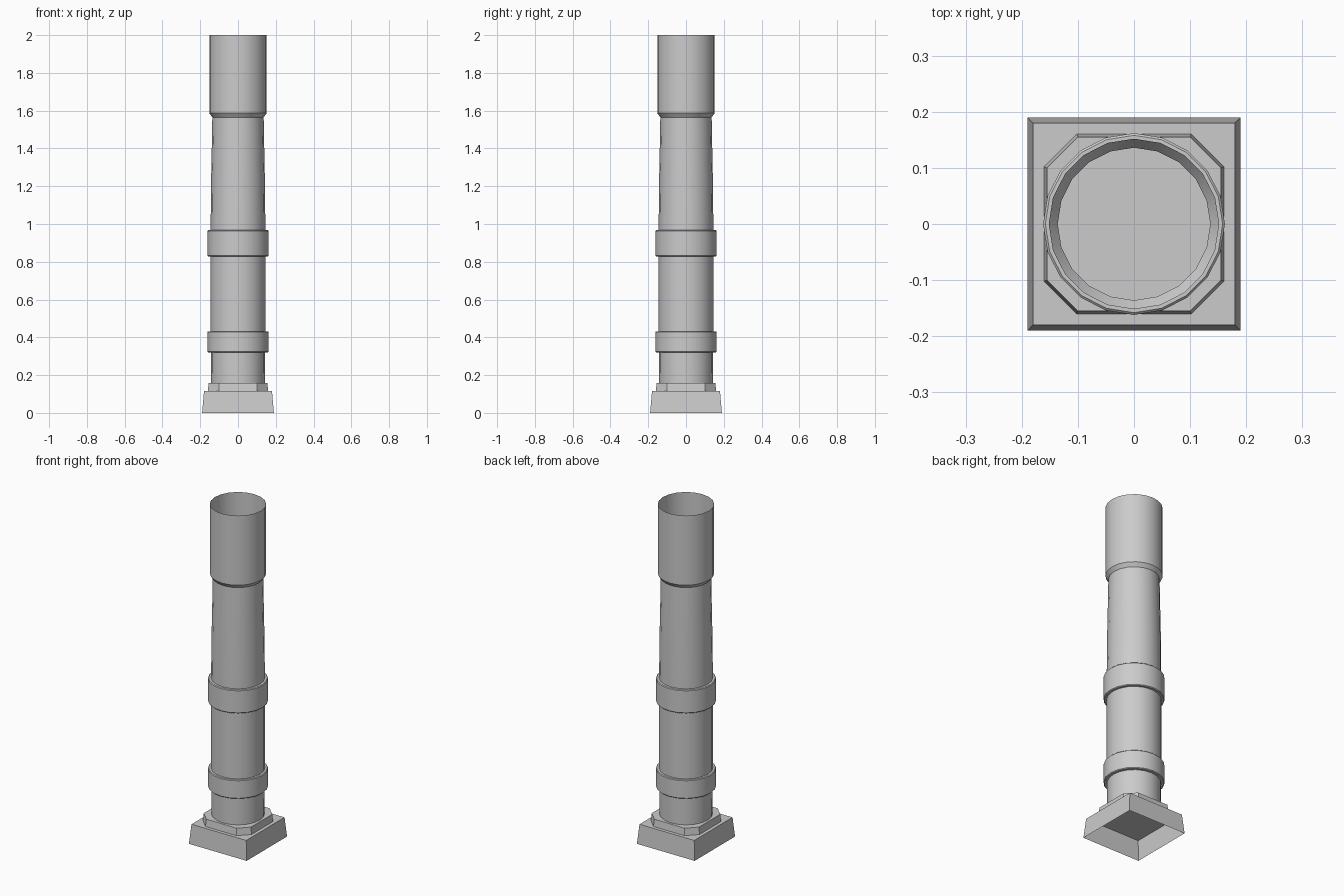
import bpy, bmesh
from math import cos, sin, pi

cube = bpy.data.objects.get("Cube")
if cube:
    bpy.data.objects.remove(cube)

stone = bpy.data.materials.new("light_grey_stone")
stone.use_nodes = True
colour = (0.6, 0.6, 0.6, 1)
stone.diffuse_color = colour
stone.node_tree.nodes["Principled BSDF"].inputs["Base Color"].default_value = colour

SIDES = 20


def circle(r):
    return [(r * cos(2 * pi * i / SIDES), r * sin(2 * pi * i / SIDES)) for i in range(SIDES)]


def square(h):
    return [(h, -h), (h, h), (-h, h), (-h, -h)]


def octagon(h, c):
    return [(h, -c), (h, c), (c, h), (-c, h), (-h, c), (-h, -c), (-c, -h), (c, -h)]


def skin(name, rings):
    """Open shell through a list of (outline, height) rings."""
    bm = bmesh.new()
    loops = []
    for outline, z in rings:
        verts = [bm.verts.new((x, y, z)) for x, y in outline]
        edges = [bm.edges.new((a, b)) for a, b in zip(verts, verts[1:] + verts[:1])]
        loops.append((verts, edges))
    for (va, ea), (vb, eb) in zip(loops, loops[1:]):
        n = len(va)
        if n == len(vb):
            for i in range(n):
                j = (i + 1) % n
                bm.faces.new((va[i], va[j], vb[j], vb[i]))
        else:
            bmesh.ops.bridge_loops(bm, edges=ea + eb)
    bmesh.ops.recalc_face_normals(bm, faces=bm.faces)
    # Make the shell face outwards, judged by its lowest wall
    bm.faces.ensure_lookup_table()
    wall = bm.faces[0]
    if wall.normal.dot(wall.calc_center_median()) < 0:
        bmesh.ops.reverse_faces(bm, faces=bm.faces)
    mesh = bpy.data.meshes.new(name)
    bm.to_mesh(mesh)
    bm.free()
    mesh.materials.append(stone)
    obj = bpy.data.objects.new(name, mesh)
    bpy.context.collection.objects.link(obj)
    bpy.ops.object.select_all(action="DESELECT")
    obj.select_set(True)
    bpy.context.view_layer.objects.active = obj
    bpy.ops.object.shade_smooth_by_angle(angle=pi / 6)
    return obj


# Hollow square plinth with an octagonal step, open underneath
skin("plinth", [
    (square(0.19), 0), (square(0.18), 0.115),
    (octagon(0.16, 0.102), 0.115), (octagon(0.155, 0.1), 0.157),
    (circle(0.143), 0.157),
])


def band(low, high, r_in_low, r_in_high):
    """Profile of a raised collar with small chamfers."""
    r, c = 0.162, 0.004
    return [(r_in_low, low), (r - c, low), (r, low + c),
            (r, high - c), (r - c, high), (r_in_high, high)]


# Hollow shaft with two collars, a tapering neck and a wider open top
profile = [(0.143, 0.157)]
profile += band(0.32, 0.432, 0.144, 0.146)
profile += band(0.828, 0.967, 0.146, 0.145)
profile += [(0.143, 1.2), (0.139, 1.4), (0.136, 1.565), (0.152, 1.587), (0.152, 2.0)]
skin("shaft", [(circle(r), z) for r, z in profile])
